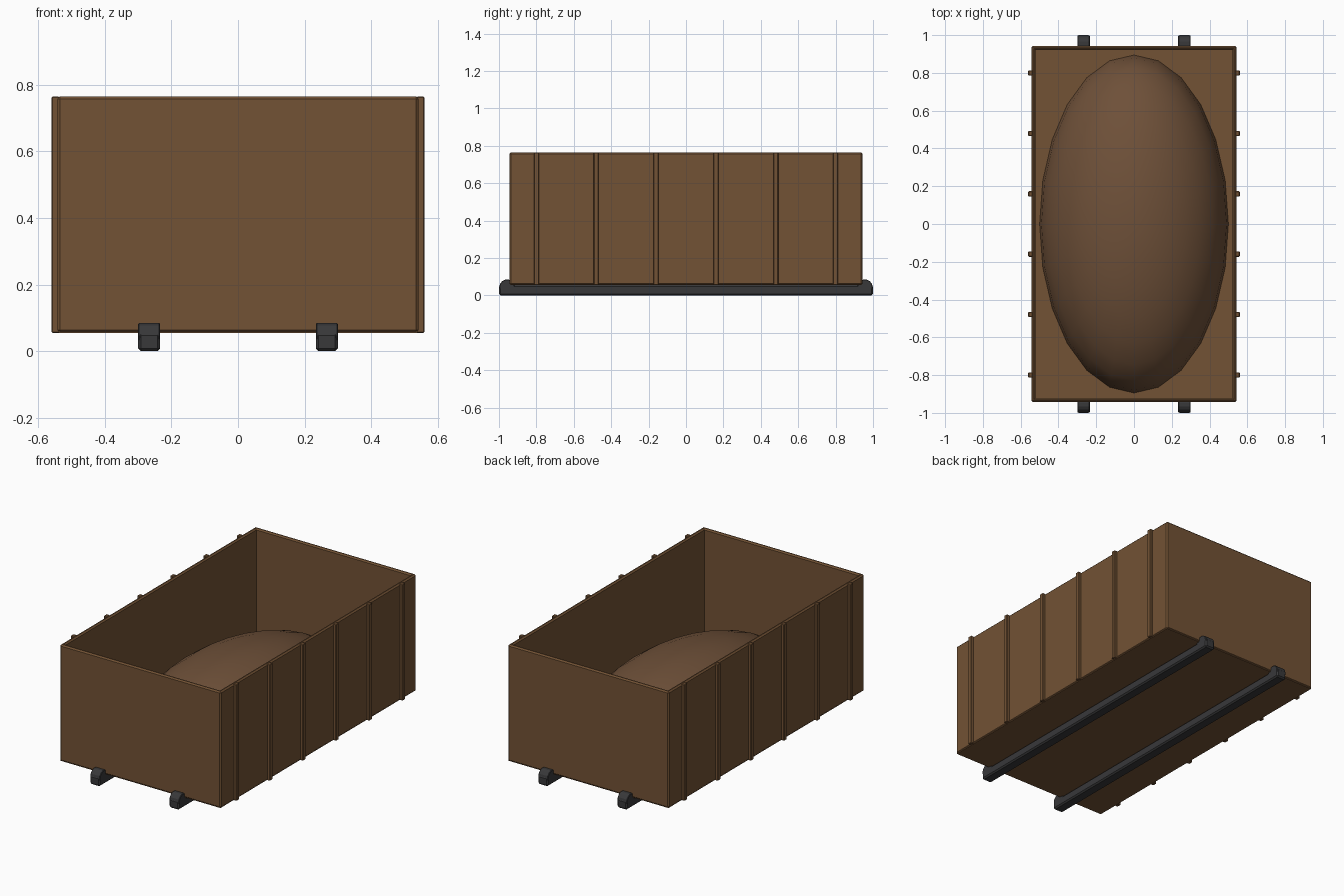
import bpy, bmesh, math
from mathutils import Matrix

if "Cube" in bpy.data.objects:
    bpy.data.objects.remove(bpy.data.objects["Cube"])


def material(name, rgb):
    m = bpy.data.materials.new(name)
    m.diffuse_color = (*rgb, 1)
    m.use_nodes = True
    m.node_tree.nodes["Principled BSDF"].inputs["Base Color"].default_value = m.diffuse_color
    return m


brown = material("rusty_brown", (0.17, 0.085, 0.035))
earth = material("earth", (0.155, 0.08, 0.04))
dark = material("dark_steel", (0.04, 0.04, 0.042))


def finish(name, bm, mat, bevel=0.0):
    mesh = bpy.data.meshes.new(name)
    bm.to_mesh(mesh)
    bm.free()
    ob = bpy.data.objects.new(name, mesh)
    bpy.context.collection.objects.link(ob)
    mesh.materials.append(mat)
    if bevel:
        b = ob.modifiers.new("bevel", 'BEVEL')
        b.width, b.segments = bevel, 1
        b.limit_method = 'ANGLE'
    return ob


def box(name, x, y, z, mat, bevel):
    bm = bmesh.new()
    centre = [(a + b) / 2 for a, b in (x, y, z)]
    size = [b - a for a, b in (x, y, z)]
    bmesh.ops.create_cube(bm, size=1, matrix=Matrix.Translation(centre)
                          @ Matrix.Diagonal((*size, 1)))
    return finish(name, bm, mat, bevel)


HX, HY, Z0, Z1, T = 0.543, 0.943, 0.055, 0.765, 0.022

# open container: floor, side walls and end walls
box("floor", (-HX + 0.004, HX - 0.004), (-HY + 0.004, HY - 0.004), (Z0, Z0 + 0.022), brown, 0)
for s, side in ((-1, "left"), (1, "right")):
    x = sorted((s * HX, s * (HX - T)))
    box(side + "_wall", x, (-HY, HY), (Z0, Z1), brown, 0.008)
    # vertical ribs along the side
    rib_x = sorted((s * (HX - 0.006), s * 0.56))
    for i in range(6):
        y = -0.8 + 0.32 * i
        box(f"{side}_rib_{i + 1}", rib_x, (y - 0.0135, y + 0.0135), (Z0, Z1), brown, 0.003)
for s, end in ((-1, "front"), (1, "back")):
    y = sorted((s * HY, s * (HY - T)))
    box(end + "_wall", (-HX, HX), y, (Z0, Z1), brown, 0.008)

# skid rails with a roller at each end
for s, side in ((-1, "left"), (1, "right")):
    cx = s * 0.267
    box(side + "_rail", (cx - 0.033, cx + 0.033), (-1, 1), (0, Z0), dark, 0.008)
    for e, end in ((-1, "front"), (1, "back")):
        bm = bmesh.new()
        bmesh.ops.create_cone(bm, cap_ends=True, segments=14, radius1=0.041,
                              radius2=0.041, depth=0.066,
                              matrix=Matrix.Translation((cx, e * 0.957, 0.045))
                              @ Matrix.Rotation(math.pi / 2, 4, 'Y'))
        finish(f"{side}_{end}_roller", bm, dark, 0.003)

# heaped load: half of a stretched sphere resting on the floor
bm = bmesh.new()
bmesh.ops.create_uvsphere(bm, u_segments=24, v_segments=16, radius=1)
bmesh.ops.bisect_plane(bm, geom=bm.verts[:] + bm.edges[:] + bm.faces[:], dist=1e-4,
                       plane_co=(0, 0, 0), plane_no=(0, 0, -1), clear_outer=True)
bmesh.ops.transform(bm, verts=bm.verts, matrix=Matrix.Translation((0, 0, 0.075))
                    @ Matrix.Diagonal((0.5, 0.895, 0.43, 1)))
for f in bm.faces:
    f.smooth = True
finish("load_heap", bm, earth)
